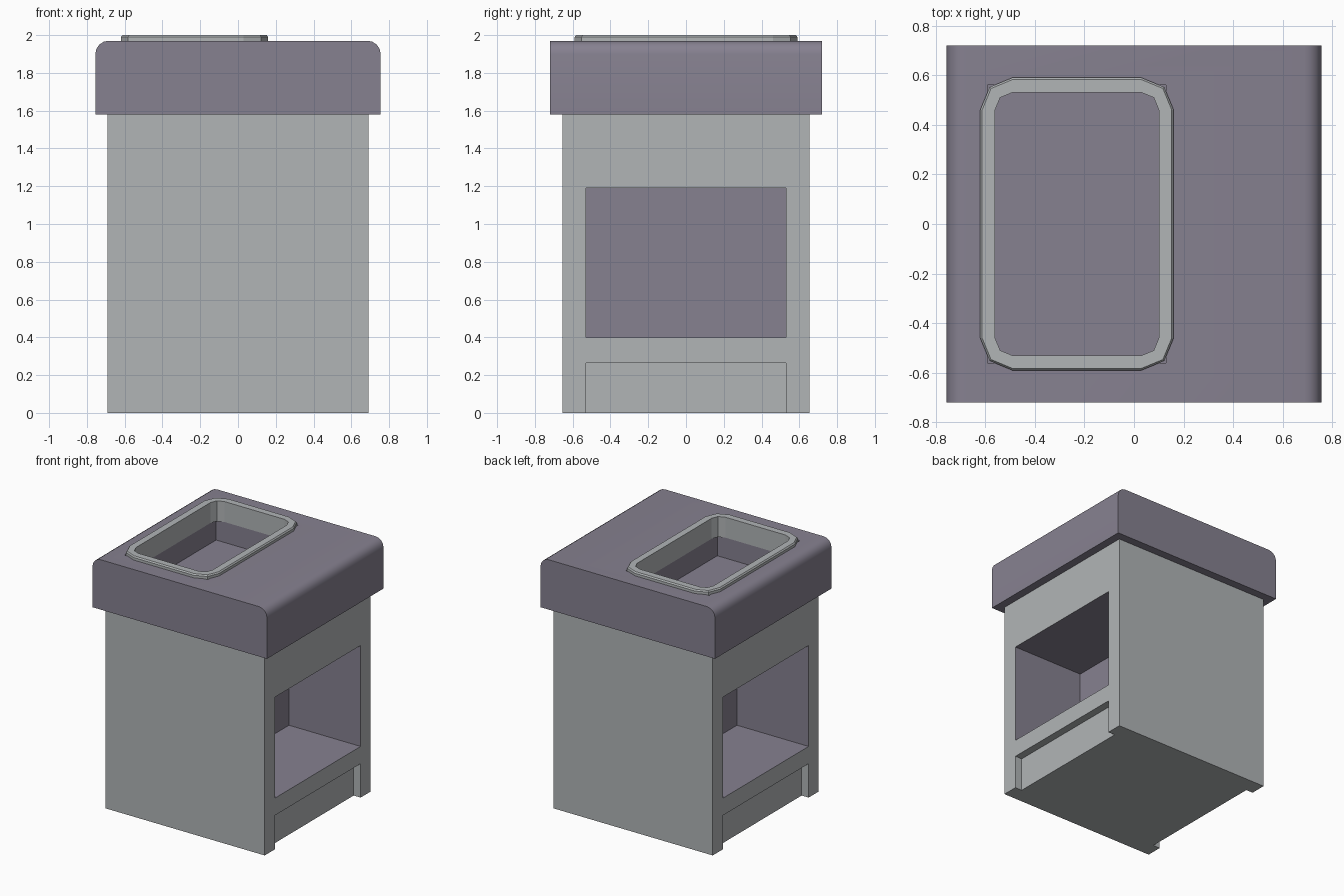
import bpy
import bmesh
from math import cos, sin, pi, radians

old = bpy.data.objects.get("Cube")
if old:
    bpy.data.objects.remove(old, do_unlink=True)


def material(name, rgb):
    m = bpy.data.materials.new(name)
    m.use_nodes = True
    m.diffuse_color = (*rgb, 1)
    m.node_tree.nodes["Principled BSDF"].inputs["Base Color"].default_value = (*rgb, 1)
    return m


grey = material("light grey", (0.44, 0.46, 0.47))
purple = material("dusty purple", (0.24, 0.22, 0.28))


def finish(name, bm, *mats):
    bmesh.ops.recalc_face_normals(bm, faces=bm.faces)
    me = bpy.data.meshes.new(name)
    bm.to_mesh(me)
    bm.free()
    for m in mats:
        me.materials.append(m)
    ob = bpy.data.objects.new(name, me)
    bpy.context.collection.objects.link(ob)
    return ob


def box(name, x, y, z, *mats):
    bm = bmesh.new()
    bmesh.ops.create_cube(bm, size=1)
    for v in bm.verts:
        for i, (lo, hi) in enumerate((x, y, z)):
            v.co[i] = hi if v.co[i] > 0 else lo
    return finish(name, bm, *mats)


def activate(ob):
    bpy.ops.object.select_all(action='DESELECT')
    ob.select_set(True)
    bpy.context.view_layer.objects.active = ob


def cut(ob, cutter):
    activate(ob)
    mod = ob.modifiers.new("cut", 'BOOLEAN')
    mod.operation = 'DIFFERENCE'
    mod.solver = 'EXACT'
    mod.object = cutter
    bpy.ops.object.modifier_apply(modifier=mod.name)
    bpy.data.objects.remove(cutter, do_unlink=True)


# Cabinet body with an open shelf and a toe recess on each side
body = box("cabinet_body", (-0.69, 0.69), (-0.655, 0.655), (0, 1.6), grey, purple)
for side in (-1, 1):
    for z, depth in (((0.4, 1.19), 0.07), ((-0.1, 0.265), 0.63)):
        xs = sorted((side * depth, side * 0.9))
        cut(body, box("cutter", xs, (-0.53, 0.53), z, grey))

# Shelf interiors are purple
for p in body.data.polygons:
    c = p.center
    inside = abs(c.x) < 0.68 and abs(c.y) < 0.54 and 0.39 < c.z < 1.2
    p.material_index = 1 if inside else 0

# Countertop: profile with rounded left and right top edges, run front to back
bm = bmesh.new()
r = 0.07
right = [(0.755 - r + r * cos(a), 1.97 - r + r * sin(a))
         for a in (i * pi / 8 for i in range(5))]
profile = [(0.755, 1.58)] + right
profile += [(-x, z) for x, z in reversed(profile)]
face = bm.faces.new([bm.verts.new((x, -0.72, z)) for x, z in profile])
run = bmesh.ops.extrude_face_region(bm, geom=[face])["geom"]
bmesh.ops.translate(bm, vec=(0, 1.44, 0),
                    verts=[g for g in run if isinstance(g, bmesh.types.BMVert)])
top = finish("countertop", bm, purple)

# Basin pocket, wider at the top where the rim sits
cx = -0.23
cut(top, box("cutter", (cx - 0.33, cx + 0.33), (-0.53, 0.53), (1.68, 2.1), purple))
cut(top, box("cutter", (cx - 0.36, cx + 0.36), (-0.56, 0.56), (1.84, 2.1), purple))
activate(top)
bpy.ops.object.shade_smooth_by_angle(angle=radians(35))


# Basin rim: rounded rectangular loops bridged into a closed ring
def loop(bm, hx, hy, r, z):
    verts = []
    for k, (sx, sy) in enumerate(((1, 1), (-1, 1), (-1, -1), (1, -1))):
        for i in range(3):
            a = (k + i / 2) * pi / 2
            verts.append(bm.verts.new((cx + sx * (hx - r) + r * cos(a),
                                       sy * (hy - r) + r * sin(a), z)))
    return verts


bm = bmesh.new()
rings = [loop(bm, *s) for s in ((0.33, 0.53, 0.07, 1.84), (0.33, 0.53, 0.07, 2),
                                (0.382, 0.582, 0.122, 2), (0.39, 0.59, 0.13, 1.99),
                                (0.39, 0.59, 0.13, 1.84))]
for a, b in zip(rings, rings[1:] + rings[:1]):
    for i in range(len(a)):
        j = (i + 1) % len(a)
        bm.faces.new((a[i], a[j], b[j], b[i]))
finish("basin_rim", bm, grey)
